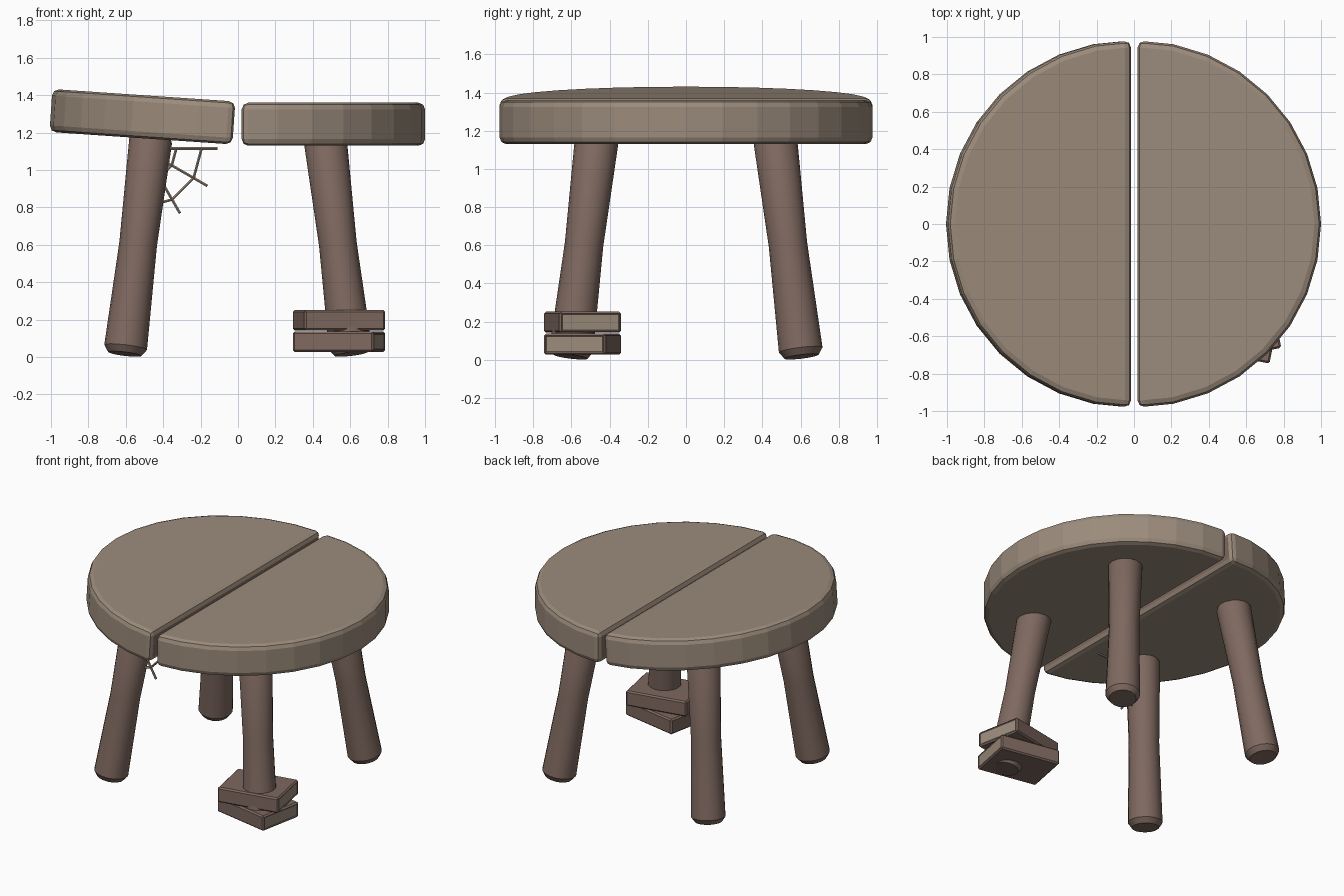
import bpy, bmesh, math
from mathutils import Vector, Matrix

cube = bpy.data.objects.get("Cube")
if cube:
    bpy.data.objects.remove(cube, do_unlink=True)


def make_material(name, rgb):
    m = bpy.data.materials.new(name)
    m.use_nodes = True
    m.diffuse_color = (*rgb, 1)
    m.node_tree.nodes["Principled BSDF"].inputs["Base Color"].default_value = (*rgb, 1)
    return m


pale_wood = make_material("pale wood", (0.33, 0.26, 0.20))
dark_wood = make_material("dark wood", (0.21, 0.14, 0.115))


def finish(name, bm, mats, matrix=None, smooth=False):
    bmesh.ops.recalc_face_normals(bm, faces=bm.faces[:])
    mesh = bpy.data.meshes.new(name)
    bm.to_mesh(mesh)
    bm.free()
    for m in mats:
        mesh.materials.append(m)
    ob = bpy.data.objects.new(name, mesh)
    bpy.context.collection.objects.link(ob)
    if matrix:
        ob.matrix_world = matrix
    if smooth:
        bpy.ops.object.select_all(action="DESELECT")
        ob.select_set(True)
        bpy.context.view_layer.objects.active = ob
        bpy.ops.object.shade_smooth_by_angle(angle=math.radians(35))
    return ob


# Table top halves: bevelled half discs with dark cut faces
def top_half(name, side, matrix):
    bm = bmesh.new()
    steps, radius, thickness = 16, 0.98, 0.23
    ring = []
    for i in range(steps + 1):
        a = math.pi * (i / steps - 0.5)
        ring.append(bm.verts.new((side * radius * math.cos(a), radius * math.sin(a), 0)))
    base = bm.faces.new(ring)
    up = bmesh.ops.extrude_face_region(bm, geom=[base])["geom"]
    bmesh.ops.translate(bm, vec=(0, 0, thickness),
                        verts=[v for v in up if isinstance(v, bmesh.types.BMVert)])
    bmesh.ops.recalc_face_normals(bm, faces=bm.faces[:])
    sharp = [e for e in bm.edges if e.calc_face_angle(0) > 0.6]
    bmesh.ops.bevel(bm, geom=sharp, offset=0.035, segments=2, profile=0.5, affect="EDGES")
    for f in bm.faces:
        f.material_index = int(f.normal.x * side < -0.95)
    finish(name, bm, [pale_wood, dark_wood], matrix)


top_half("top_left_half", 1, Matrix.Translation((0.02, 0, 1.13)))
top_half("top_right_half", -1,
         Matrix.Translation((-0.03, 0, 1.137)) @ Matrix.Rotation(math.radians(3.9), 4, "Y"))


# Splayed legs: turned profile with a slight waist
def leg(name, sx, sy):
    foot = Vector((0.605 * sx, 0.605 * sy, 0.017))
    head = Vector((0.463 * sx, 0.463 * sy, 1.19))
    axis = head - foot
    profile = [(0, 0.09), (0.03, 0.115), (0.5, 0.101), (0.97, 0.115), (1, 0.1)]
    bm = bmesh.new()
    sides, rings = 16, []
    for t, r in profile:
        rings.append([bm.verts.new((r * math.cos(math.tau * i / sides),
                                    r * math.sin(math.tau * i / sides),
                                    t * axis.length)) for i in range(sides)])
    for low, high in zip(rings, rings[1:]):
        for i in range(sides):
            j = (i + 1) % sides
            bm.faces.new((low[i], low[j], high[j], high[i]))
    bm.faces.new(rings[0])
    bm.faces.new(rings[-1])
    turn = Vector((0, 0, 1)).rotation_difference(axis).to_matrix().to_4x4()
    finish(name, bm, [dark_wood], Matrix.Translation(foot) @ turn, smooth=True)


for sx, side in ((1, "left"), (-1, "right")):
    for sy, end in ((-1, "front"), (1, "back")):
        leg(f"{end}_{side}_leg", sx, sy)


# Two books propping one leg, with pale page edges on one side
def book(name, z, angle):
    bm = bmesh.new()
    bmesh.ops.create_cube(bm, size=1)
    bmesh.ops.scale(bm, vec=(0.44, 0.33, 0.11), verts=bm.verts[:])
    bmesh.ops.bevel(bm, geom=bm.edges[:], offset=0.01, segments=1, affect="EDGES")
    pages = max(bm.faces, key=lambda f: f.normal.x * f.calc_area())
    bmesh.ops.inset_region(bm, faces=[pages], thickness=0.008, depth=-0.004)
    pages.material_index = 1
    finish(name, bm, [dark_wood, pale_wood],
           Matrix.Translation((0.54, -0.542, z)) @ Matrix.Rotation(math.radians(angle), 4, "Z"))


book("lower_book", 0.082, -11)
book("upper_book", 0.197, 11)

# Cobweb in the corner between a front leg and the top
corner = Vector((-0.51, -0.5, 1.115))


def web_point(step, radius):
    a = math.radians(-30 * step)
    return corner + Vector((radius * math.cos(a), 0, radius * math.sin(a)))


strands = [(corner, web_point(k, 0.4)) for k in range(4)]
strands += [(web_point(k, r), web_point(k + 1, r)) for r in (0.18, 0.315) for k in range(3)]
bm = bmesh.new()
for a, b in strands:
    turn = Vector((0, 0, 1)).rotation_difference(b - a).to_matrix().to_4x4()
    bmesh.ops.create_cone(bm, cap_ends=True, segments=6, radius1=0.008, radius2=0.008,
                          depth=(b - a).length,
                          matrix=Matrix.Translation((a + b) / 2) @ turn)
finish("cobweb", bm, [pale_wood])
